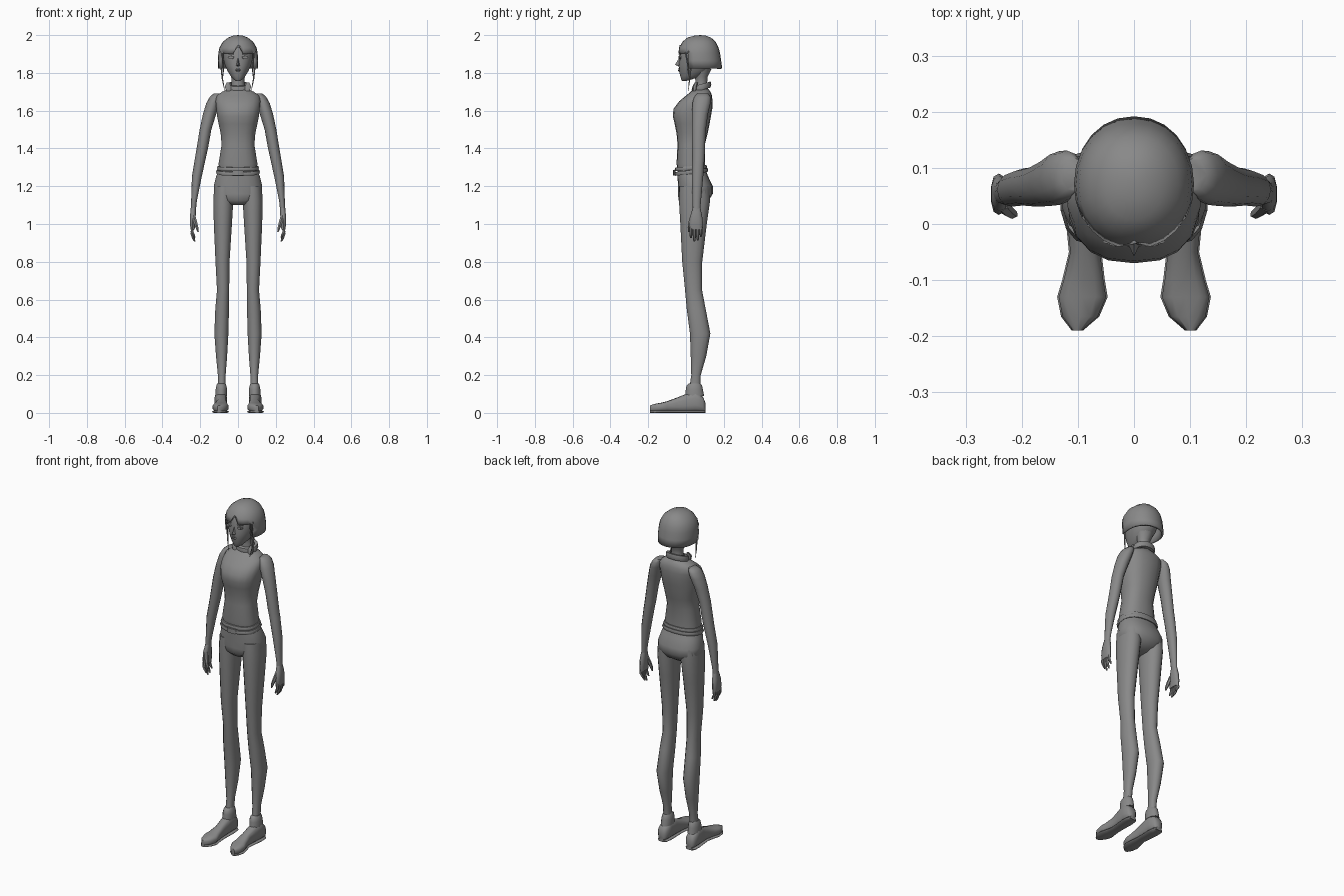
import bpy, bmesh, math
from mathutils import Vector

grey = bpy.data.materials.new("mid_grey")
grey.diffuse_color = (0.25, 0.25, 0.25, 1)


def finish(name, bm, mirror=False, angle=50):
    bmesh.ops.recalc_face_normals(bm, faces=bm.faces)
    me = bpy.data.meshes.new(name)
    bm.to_mesh(me)
    bm.free()
    ob = bpy.data.objects.new(name, me)
    bpy.context.collection.objects.link(ob)
    me.materials.append(grey)
    if mirror:
        ob.modifiers.new("mirror", 'MIRROR').use_mirror_merge = False
    bpy.ops.object.select_all(action='DESELECT')
    bpy.context.view_layer.objects.active = ob
    ob.select_set(True)
    bpy.ops.object.shade_smooth_by_angle(angle=math.radians(angle))
    return ob


def curve(a, n):
    """Point on a unit superellipse, starting at the front."""
    s, c = math.sin(a), -math.cos(a)
    return [math.copysign(abs(v) ** (2 / n), v) for v in (s, c)]


def loft(name, rings, sides=14, n=2.0, along='z', shear=0, loop=False, mirror=False, angle=50):
    """Rings are (station, centre u, centre v, radius u, radius v)."""
    bm = bmesh.new()
    rows = []
    for st, cu, cv, ru, rv in rings:
        row = []
        for i in range(sides):
            u, v = curve(2 * math.pi * i / sides, n)
            u, v = cu + u * ru, cv + v * rv
            co = (u, v, st + shear * v) if along == 'z' else (u, st, v)
            row.append(bm.verts.new(co))
        rows.append(row)
    pairs = list(zip(rows, rows[1:]))
    if loop:
        pairs.append((rows[-1], rows[0]))
    else:
        bm.faces.new(rows[0])
        bm.faces.new(rows[-1])
    for a, b in pairs:
        for i in range(sides):
            j = (i + 1) % sides
            bm.faces.new((a[i], a[j], b[j], b[i]))
    return finish(name, bm, mirror, angle)


def body(name, rows, **kw):
    """Rows are (z, half width, front y, back y)."""
    return loft(name, [(z, 0, (f + b) / 2, r, (b - f) / 2) for z, r, f, b in rows], **kw)


def band(name, z0, z1, rx, f, b, t, **kw):
    """Closed ring with a rectangular section."""
    return body(name, [(z0, rx, f, b), ((z0 + z1) / 2, rx + .004, f - .004, b + .004), (z1, rx, f, b),
                       (z1, rx - t, f + t, b - t), (z0, rx - t, f + t, b - t)], loop=True, **kw)


def tube(name, pts, mirror=True, sides=6):
    """Points are (x, y, z, radius)."""
    return loft(name, [(z, x, y, r, r) for x, y, z, r in pts], sides=sides, mirror=mirror)


# Torso, pelvis and belt
body("torso", [(1.285, .10, -.045, .10), (1.32, .104, -.05, .10), (1.42, .088, -.045, .10),
               (1.48, .093, -.05, .115), (1.53, .104, -.06, .125), (1.57, .112, -.07, .132),
               (1.61, .116, -.066, .139), (1.65, .12, -.036, .14), (1.68, .114, 0, .138),
               (1.70, .085, .025, .13), (1.715, .05, .04, .118)], sides=18, n=2.4)
body("pelvis", [(1.30, .098, -.045, .10), (1.25, .118, -.045, .118), (1.20, .13, -.042, .142),
                (1.16, .13, -.042, .142), (1.125, .10, -.04, .12), (1.10, .045, -.015, .08)],
     sides=18, n=2.4)
band("belt_upper", 1.284, 1.304, .108, -.056, .108, .012, sides=18, n=2.4, shear=.08)
band("belt_lower", 1.262, 1.282, .113, -.058, .114, .012, sides=18, n=2.4, shear=.12)
loft("buckle", [(1.258, 0, -.062, .03, .006), (1.285, 0, -.062, .03, .006)], sides=8, n=4)

# Legs and feet
loft("leg", [(1.20, .073, .045, .054, .08), (1.12, .078, .045, .054, .082), (1.0, .08, .04, .049, .07),
             (.8, .082, .033, .038, .053), (.65, .079, .040, .033, .045), (.55, .084, .054, .037, .05),
             (.42, .088, .075, .038, .054), (.30, .087, .066, .030, .041), (.2, .086, .053, .021, .025),
             (.12, .087, .046, .021, .03)], n=2.2, mirror=True)
loft("ankle_cuff", [(.09, .089, .046, .031, .05), (.125, .088, .044, .031, .045),
                    (.145, .088, .044, .027, .041), (.156, .088, .046, .022, .03)], mirror=True)
foot = [(.102, .092, .018, .055), (.09, .092, .03, .085), (.05, .091, .034, .115), (0, .089, .03, .1),
        (-.05, .087, .027, .08), (-.1, .09, .036, .062), (-.13, .092, .043, .054),
        (-.165, .096, .032, .048), (-.19, .101, .008, .04)]
loft("foot", [(y, x, (h + .006) / 2, w, (h - .006) / 2) for y, x, w, h in foot],
     n=2.8, along='y', mirror=True)
loft("sole", [(y, x, .006, w + .002, .006) for y, x, w, h in foot], n=5, sides=8, along='y', mirror=True)

# Arms, hands and fingers
loft("arm", [(1.69, .108, .088, .022, .03), (1.672, .120, .087, .030, .044), (1.64, .133, .082, .035, .048),
             (1.58, .151, .074, .035, .042), (1.5, .172, .068, .031, .037), (1.4, .189, .066, .030, .034),
             (1.36, .197, .066, .029, .033), (1.25, .218, .061, .026, .03), (1.12, .233, .057, .015, .022),
             (1.07, .237, .056, .014, .02)], sides=12, mirror=True)
loft("palm", [(1.085, .236, .056, .013, .02), (1.045, .239, .054, .016, .031), (1.0, .241, .053, .014, .037),
              (.97, .240, .053, .011, .035)], sides=10, n=2.5, mirror=True)
for name, y, tip in (("index", .026, .925), ("middle", .044, .907), ("ring", .062, .912), ("little", .079, .932)):
    tube(name + "_finger", [(.241, y, .985, .009), (.243, y, (.985 + tip) / 2, .0085),
                            (.236, y, tip + .015, .0075), (.229, y, tip, .004)])
tube("thumb", [(.236, .035, 1.045, .012), (.226, .024, 1.01, .011), (.217, .018, .98, .009), (.211, .016, .957, .004)])

# Neck, collar and head
body("neck", [(1.70, .04, .045, .12), (1.75, .034, .05, .112), (1.78, .036, .048, .115),
              (1.82, .05, .03, .135)], sides=12)
band("collar", 1.686, 1.718, .064, .034, .13, .016, sides=16, shear=.28)
for s in (-1, 1):
    flap = loft("collar_flap", [(1.705, .05 * s, .045, .014, .012), (1.73, .053 * s, .047, .018, .012),
                                (1.75, .052 * s, .055, .008, .008)], sides=6)
body("head", [(1.757, .010, -.020, .0), (1.765, .024, -.025, .03), (1.785, .041, -.031, .085),
              (1.81, .056, -.037, .12), (1.84, .070, -.039, .145), (1.87, .078, -.036, .155),
              (1.91, .083, -.034, .16), (1.95, .078, -.022, .15), (1.98, .045, .015, .12)], sides=18, n=2.2)

# Face details
bm = bmesh.new()
base = [bm.verts.new(p) for p in ((0, -.033, 1.885), (-.011, -.035, 1.838), (0, -.035, 1.833), (.011, -.035, 1.838))]
tip = bm.verts.new((0, -.058, 1.843))
for i in range(4):
    bm.faces.new((base[i], base[(i + 1) % 4], tip))
bm.faces.new(base)
finish("nose", bm, angle=30)
loft("lips", [(1.808, 0, -.036, .007, .003), (1.814, 0, -.037, .014, .006), (1.818, 0, -.036, .013, .003),
              (1.822, 0, -.037, .009, .005)], sides=8)
for name, z, w, h, y in (("eye", 1.882, .016, .009, -.033), ("iris", 1.882, .007, .008, -.035),
                         ("eyebrow", 1.900, .018, .002, -.033)):
    ob = loft(name, [(-.004, 0, 0, w, h), (.004, 0, 0, w, h)], sides=12, along='y', mirror=False)
    ob.location = (.037, y, z)
    ob.rotation_euler.z = .2
    twin = ob.copy()
    twin.location.x *= -1
    twin.rotation_euler.z *= -1
    bpy.context.collection.objects.link(twin)

# Bobbed hair: a shell cut away over the face, with a parted fringe
bm = bmesh.new()
cols = 24
rows = []
for z, r, f, b in ((1.997, .025, .045, .105), (1.987, .052, .008, .132), (1.965, .08, -.018, .157),
                   (1.935, .098, -.036, .172), (1.905, .104, -.044, .18), (1.865, .107, -.044, .186),
                   (1.823, .105, -.044, .192)):
    row = []
    for i in range(cols):
        u, v = curve(2 * math.pi * i / cols, 2.1)
        row.append(bm.verts.new((u * r, (f + b) / 2 + v * (b - f) / 2, z)))
    rows.append(row)
rows[4][0].co.z = 1.948
rows[4][0].co.y = -.033
top = bm.verts.new((0, .075, 2.0))
for i in range(cols):
    j = (i + 1) % cols
    bm.faces.new((top, rows[0][i], rows[0][j]))
    for k in range(len(rows) - 1):
        mid_y = (rows[k][i].co.y + rows[k][j].co.y) / 2
        if k < 4 or mid_y > .02:
            bm.faces.new((rows[k][i], rows[k][j], rows[k + 1][j], rows[k + 1][i]))
bmesh.ops.delete(bm, geom=[v for v in bm.verts if not v.link_faces], context='VERTS')
hair = finish("hair", bm)
shell = hair.modifiers.new("thickness", 'SOLIDIFY')
shell.thickness = .012
shell.offset = -1

# Loose strands in front of the ears
tube("long_strand", [(.088, .012, 1.915, .005), (.088, .026, 1.83, .005), (.083, .02, 1.77, .004),
                     (.070, .012, 1.705, .001)], sides=5)
tube("short_strand", [(.08, -.002, 1.91, .004), (.079, .01, 1.84, .004), (.074, .014, 1.78, .001)], sides=5)
